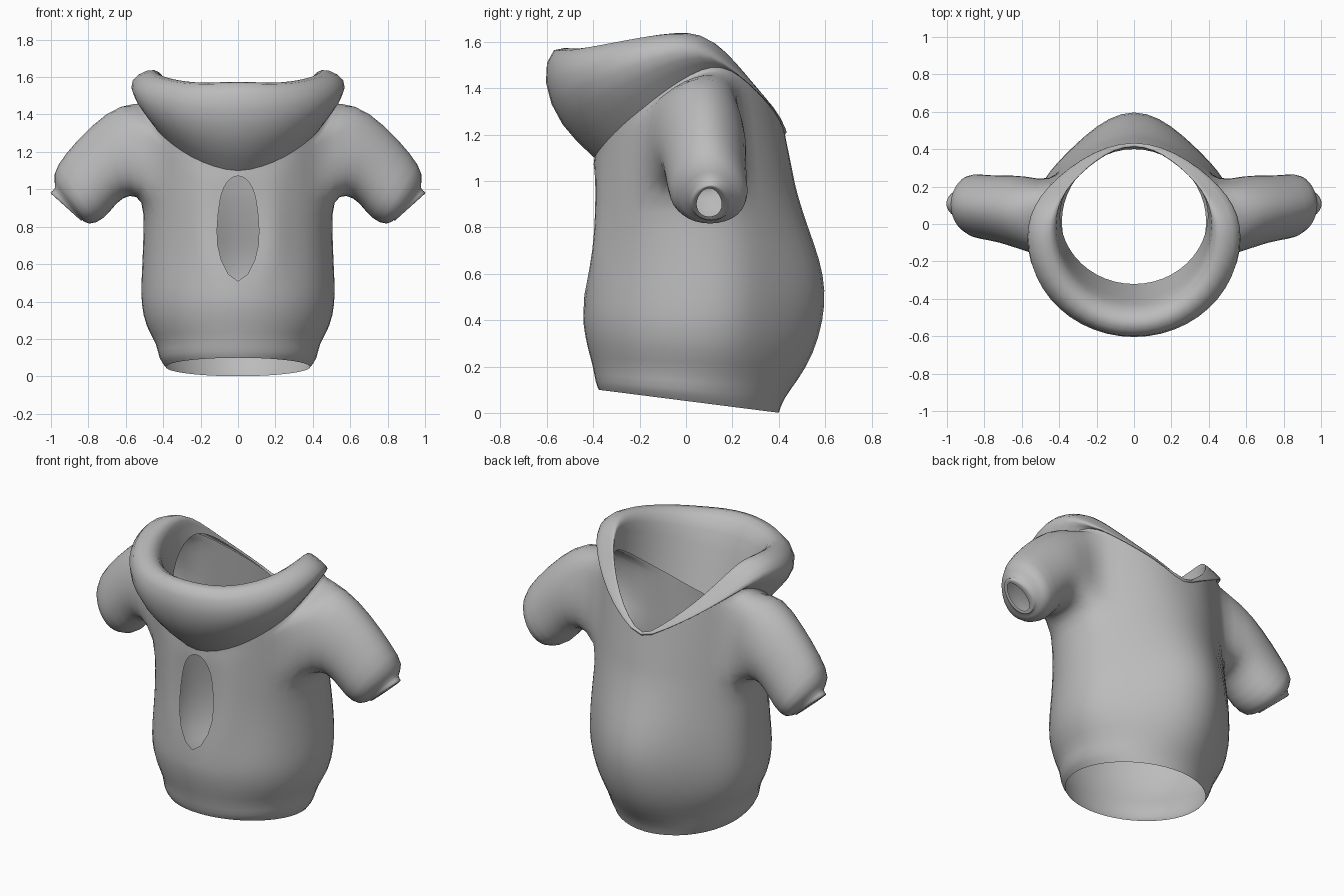
import bpy, bmesh
from math import sin, cos, pi, sqrt
from mathutils import Vector

if "Cube" in bpy.data.objects:
    bpy.data.objects.remove(bpy.data.objects["Cube"], do_unlink=True)

cloth = bpy.data.materials.new("grey_cloth")
cloth.use_nodes = True
cloth.diffuse_color = (0.5, 0.5, 0.5, 1)
cloth.node_tree.nodes["Principled BSDF"].inputs["Base Color"].default_value = (0.5, 0.5, 0.5, 1)

COLS = 12  # half circle, front to back


def oval(c, hx, y_front, y_back, pinch):
    """Point c of a half oval on the +x side; pinch makes the back more pointed."""
    a = pi * c / COLS
    y = (y_front + y_back) / 2 - (y_back - y_front) / 2 * cos(a)
    if c > COLS / 2:
        y -= pinch * sin(2 * a) ** 2
    return hx * sin(a), y


def skin(bm, a, b, closed=False):
    """Quads between two rows of vertices."""
    n = len(a)
    for i in range(n if closed else n - 1):
        j = (i + 1) % n
        bm.faces.new((a[i], a[j], b[j], b[i]))


def finish(bm, name):
    """Mirror the half mesh and smooth it."""
    bmesh.ops.recalc_face_normals(bm, faces=bm.faces)
    mesh = bpy.data.meshes.new(name)
    bm.to_mesh(mesh)
    bm.free()
    mesh.materials.append(cloth)
    for p in mesh.polygons:
        p.use_smooth = True
    obj = bpy.data.objects.new(name, mesh)
    bpy.context.collection.objects.link(obj)
    mirror = obj.modifiers.new("mirror", 'MIRROR')
    mirror.merge_threshold = 0.002
    sub = obj.modifiers.new("smooth", 'SUBSURF')
    sub.levels = sub.render_levels = 1


# Heights of the neck seam and the hood rim, front to back
seam_z = [1.09, 1.12, 1.17, 1.24, 1.31, 1.39, 1.46, 1.50, 1.48, 1.42, 1.34, 1.26, 1.17]
rim_z = [1.60, 1.595, 1.59, 1.60, 1.615, 1.635, 1.65, 1.645, 1.57, 1.47, 1.37, 1.28, 1.19]
seam = [Vector((*oval(c, 0.50, -0.40, 0.435, 0.04), seam_z[c])) for c in range(COLS + 1)]

# Torso rings: front height, back height, half width, front y, back y
rings = [
    (0.10, 0.00, 0.39, -0.38, 0.405),
    (0.13, 0.06, 0.43, -0.395, 0.425),
    (0.20, 0.14, 0.435, -0.405, 0.49),
    (0.28, 0.25, 0.50, -0.43, 0.56),
    (0.38, 0.40, 0.523, -0.45, 0.605),
    (0.455, 0.53, 0.523, -0.45, 0.615),
    (0.62, 0.66, 0.515, -0.425, 0.59),
    (0.78, 0.80, 0.51, -0.405, 0.535),
    (0.95, 0.95, 0.51, -0.40, 0.485),
]
rows = []
for zf, zb, hx, yf, yb in rings:
    row = []
    for c in range(COLS + 1):
        x, y = oval(c, hx, yf, yb, 0.4 * (yb - 0.4))
        row.append(Vector((x, y, zf + (zb - zf) * (y - yf) / (yb - yf))))
    rows.append(row)

# Chest and shoulders rise from the armpit ring to the neck seam
armpit = len(rows) - 1
base = rows[armpit]
for t in (0.24, 0.48, 0.72, 0.95, 1):
    rows.append([p.lerp(q, t) for p, q in zip(base, seam)])

# Spread the front columns into a pointed oval opening
for row in rows:
    w = 0.118 * sqrt(max(0, 1 - ((row[0].z - 0.769) / 0.313) ** 2))
    row[0].x = w
    row[1].x += 0.55 * w
    row[0].y += 0.1 * w

bm = bmesh.new()
grid = [[bm.verts.new(p) for p in row] for row in rows]
arm_low, arm_high = armpit, armpit + 4
col_low, col_high = 4, 8
for r in range(len(grid) - 1):
    for c in range(COLS):
        if arm_low <= r < arm_high and col_low <= c < col_high:
            continue  # armhole
        a, b = grid[r], grid[r + 1]
        bm.faces.new((a[c], a[c + 1], b[c + 1], b[c]))

# Armhole loop, starting at the top middle and going to the back
mid = (col_low + col_high) // 2
loop = [grid[arm_high][c] for c in range(mid, col_high)]
loop += [grid[r][col_high] for r in range(arm_high, arm_low, -1)]
loop += [grid[arm_low][c] for c in range(col_high, col_low, -1)]
loop += [grid[r][col_low] for r in range(arm_low, arm_high)]
loop += [grid[arm_high][c] for c in range(col_low, mid)]

# Sleeve rings: top x, top z, bottom x, bottom z, centre y, half depth
sleeve = [
    (0.62, 1.475, 0.58, 0.97, 0.06, 0.205),
    (0.79, 1.345, 0.65, 0.925, 0.08, 0.18),
    (0.93, 1.19, 0.71, 0.835, 0.09, 0.175),
    (1.00, 1.08, 0.80, 0.80, 0.105, 0.17),
    (0.965, 1.00, 0.84, 0.845, 0.11, 0.09),
    (1.02, 0.985, 0.83, 0.82, 0.11, 0.09),
    (0.985, 0.97, 0.85, 0.845, 0.10, 0.055),
]
n = len(loop)
for tx, tz, bx, bz, y, depth in sleeve:
    ring = []
    for i in range(n):
        u, v = cos(2 * pi * i / n), sin(2 * pi * i / n)
        ring.append(bm.verts.new(((tx + bx) / 2 + u * (tx - bx) / 2,
                                  y + v * depth * (1 - 0.15 * u),
                                  (tz + bz) / 2 + u * (tz - bz) / 2)))
    skin(bm, loop, ring, closed=True)
    loop = ring
finish(bm, "torso_and_sleeves")

# Hood: outer wall, rolled rim and inner wall
# rise from seam to rim, half width, front y, back y
hood = [
    (0.27, 0.57, -0.55, 0.44),
    (0.66, 0.59, -0.63, 0.445),
    (1.00, 0.49, -0.59, 0.435),
    (0.93, 0.42, -0.46, 0.425),
    (0.60, 0.42, -0.41, 0.42),
    (0.05, 0.40, -0.325, 0.42),
]
bm = bmesh.new()
last = [bm.verts.new(p) for p in seam]
for rise, hx, yf, yb in hood:
    row = []
    for c in range(COLS + 1):
        z = seam_z[c] + rise * (rim_z[c] - seam_z[c])
        row.append(bm.verts.new((*oval(c, hx, yf, yb, 0.04), z)))
    skin(bm, last, row)
    last = row
finish(bm, "hood")
